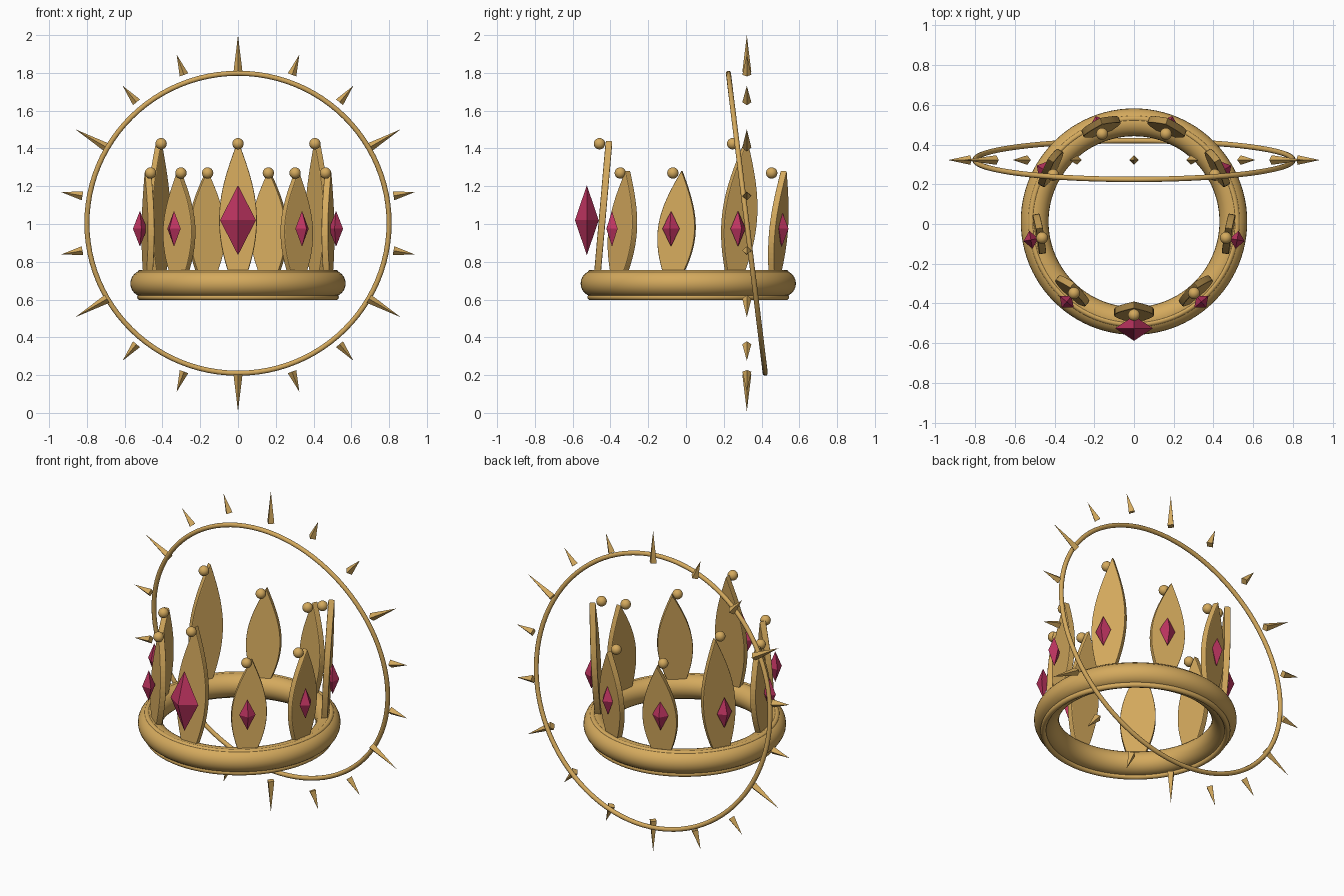
import bpy, bmesh, math
from mathutils import Matrix, Vector

if "Cube" in bpy.data.objects:
    bpy.data.objects.remove(bpy.data.objects["Cube"])


def material(name, rgb):
    m = bpy.data.materials.new(name)
    m.diffuse_color = (*rgb, 1)
    m.use_nodes = True
    m.node_tree.nodes["Principled BSDF"].inputs["Base Color"].default_value = m.diffuse_color
    return m


GOLD = material("gold", (0.66, 0.40, 0.11))
RUBY = material("ruby", (0.52, 0.035, 0.12))
CY = 0.012  # y of the crown's axis


def add_object(name, bm, mat, matrix=Matrix(), smooth=False):
    bmesh.ops.recalc_face_normals(bm, faces=bm.faces)
    for f in bm.faces:
        f.smooth = smooth
    me = bpy.data.meshes.new(name)
    bm.to_mesh(me)
    bm.free()
    me.materials.append(mat)
    ob = bpy.data.objects.new(name, me)
    ob.matrix_world = matrix
    bpy.context.collection.objects.link(ob)
    return ob


def torus(name, loc, major, minor, rot=(0, 0, 0), nu=96, nv=16):
    bpy.ops.mesh.primitive_torus_add(location=loc, rotation=rot, major_radius=major,
                                     minor_radius=minor, major_segments=nu, minor_segments=nv)
    ob = bpy.context.object
    ob.name = name
    ob.data.materials.append(GOLD)
    bpy.ops.object.shade_smooth()


def petal(name, height, matrix):
    # pointed leaf plate, standing on its narrow base
    n, thick = 20, 0.036
    right = []
    for i in range(n):
        t = i / n
        right.append((0.1 * math.sin(math.pi * (0.12 + 0.88 * t)), t * height))
    outline = right + [(0, height)] + [(-x, z) for x, z in reversed(right)]
    bm = bmesh.new()
    face = bm.faces.new([bm.verts.new((x, -thick / 2, z)) for x, z in outline])
    ext = bmesh.ops.extrude_face_region(bm, geom=[face])
    bmesh.ops.translate(bm, vec=(0, thick, 0),
                        verts=[v for v in ext["geom"] if isinstance(v, bmesh.types.BMVert)])
    ob = add_object(name, bm, GOLD, matrix)
    bev = ob.modifiers.new("soft_edge", "BEVEL")
    bev.width = 0.005
    bev.segments = 2
    bev.limit_method = "ANGLE"
    bev.angle_limit = math.radians(50)


def gem(name, w, d, h, matrix):
    # four-sided double pyramid
    bm = bmesh.new()
    ring = [bm.verts.new(p) for p in ((w, 0, 0), (0, d, 0), (-w, 0, 0), (0, -d, 0))]
    for z in (h, -h):
        tip = bm.verts.new((0, 0, z))
        for i in range(4):
            bm.faces.new((ring[i], ring[(i + 1) % 4], tip))
    add_object(name, bm, RUBY, matrix)


# Band with thin rims
torus("band", (0, CY, 0.685), 0.50, 0.07, nv=24)
torus("upper_rim", (0, CY, 0.742), 0.518, 0.015)
torus("lower_rim", (0, CY, 0.613), 0.518, 0.016)

# Nine petals, each with a bead and a gem; every third one is tall
for i in range(9):
    a = math.radians(40 * i)
    out = Vector((math.sin(a), -math.cos(a), 0))
    axis = Vector((0, CY, 0))
    turn = Matrix.Rotation(a, 4, "Z")
    tall = i % 3 == 0
    lean = Matrix.Rotation(math.radians(-5), 4, "X")
    petal(f"petal_{i}", 0.745 if tall else 0.585,
          Matrix.Translation(axis + out * 0.484 + Vector((0, 0, 0.70))) @ lean @ turn)

    bm = bmesh.new()
    bmesh.ops.create_uvsphere(bm, u_segments=20, v_segments=12, radius=0.03)
    add_object(f"bead_{i}", bm, GOLD, Matrix.Translation(
        axis + out * 0.47 + Vector((0, 0, 1.425 if tall else 1.27))), True)

    if i == 0:
        gem("front_gem", 0.095, 0.063, 0.185,
            Matrix.Translation(axis + out * 0.537 + Vector((0, 0, 1.02))) @ turn)
    else:
        gem(f"gem_{i}", 0.046, 0.038, 0.095,
            Matrix.Translation(axis + out * 0.527 + Vector((0, 0, 0.975))) @ turn)

# Tilted halo ring
HALO = Vector((0, 0.322, 1.004))
torus("halo_ring", HALO, 0.80, 0.0135, (math.radians(97), 0, 0), nv=12)

# Upright circle of spikes; every third one is long
for i in range(18):
    a = math.radians(20 * i)
    r0, r1 = (0.80, 0.996) if i % 3 == 0 else (0.836, 0.95)
    bm = bmesh.new()
    bmesh.ops.create_cone(bm, cap_ends=True, segments=4, radius1=0.024, radius2=0,
                          depth=r1 - r0)
    mid = HALO + Vector((math.sin(a), 0, math.cos(a))) * (r0 + r1) / 2
    add_object(f"spike_{i}", bm, GOLD,
               Matrix.Translation(mid) @ Matrix.Rotation(a, 4, "Y"))
